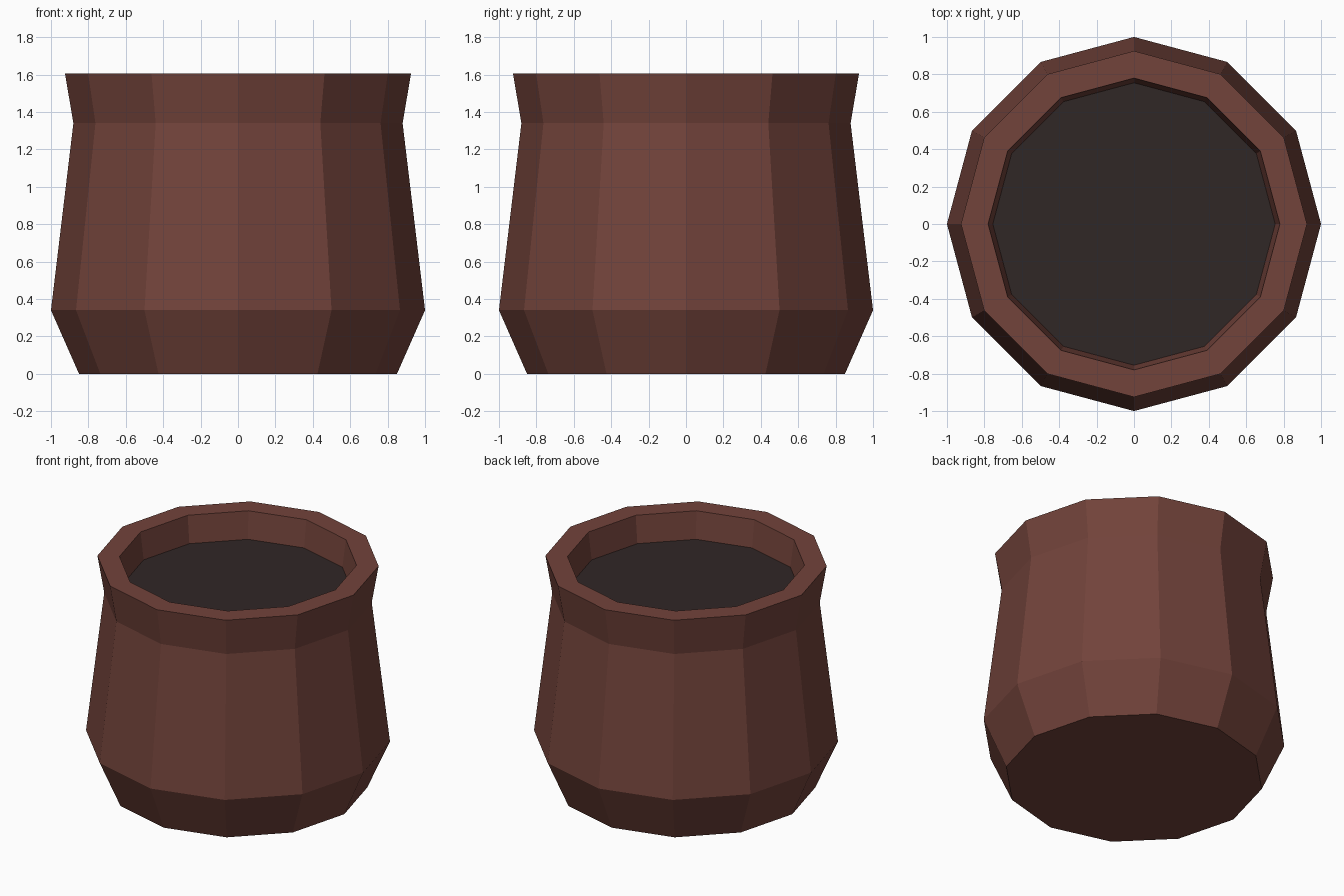
import bpy, bmesh
from math import cos, sin, tau

cube = bpy.data.objects.get("Cube")
if cube:
    bpy.data.objects.remove(cube, do_unlink=True)

SIDES = 12


def material(name, rgb):
    mat = bpy.data.materials.new(name)
    mat.use_nodes = True
    color = (*rgb, 1.0)
    mat.diffuse_color = color
    mat.node_tree.nodes["Principled BSDF"].inputs["Base Color"].default_value = color
    return mat


def lathe(name, profile, mat, cap_start=False):
    """Sweep a (radius, height) profile around z with flat facets."""
    bm = bmesh.new()
    rings = []
    for r, z in profile:
        rings.append([bm.verts.new((r * cos(tau * i / SIDES), r * sin(tau * i / SIDES), z))
                      for i in range(SIDES)])
    for low, high in zip(rings, rings[1:]):
        for i in range(SIDES):
            j = (i + 1) % SIDES
            bm.faces.new((low[i], low[j], high[j], high[i]))
    if cap_start:
        bm.faces.new(rings[0][::-1])
    if len(rings) == 1:
        bm.faces.new(rings[0])
    mesh = bpy.data.meshes.new(name)
    bm.to_mesh(mesh)
    bm.free()
    mesh.materials.append(mat)
    obj = bpy.data.objects.new(name, mesh)
    bpy.context.collection.objects.link(obj)
    return obj


clay = material("brown clay", (0.168, 0.056, 0.043))
soil = material("dark soil", (0.030, 0.020, 0.019))

# Pot wall: base, belly, neck, flared rim, then down the inside
lathe("pot", [(0.85, 0), (1.0, 0.34), (0.88, 1.34), (0.925, 1.605),
              (0.78, 1.605), (0.755, 1.41)], clay, cap_start=True)

# Soil surface closing the opening
lathe("soil_surface", [(0.755, 1.41)], soil)
